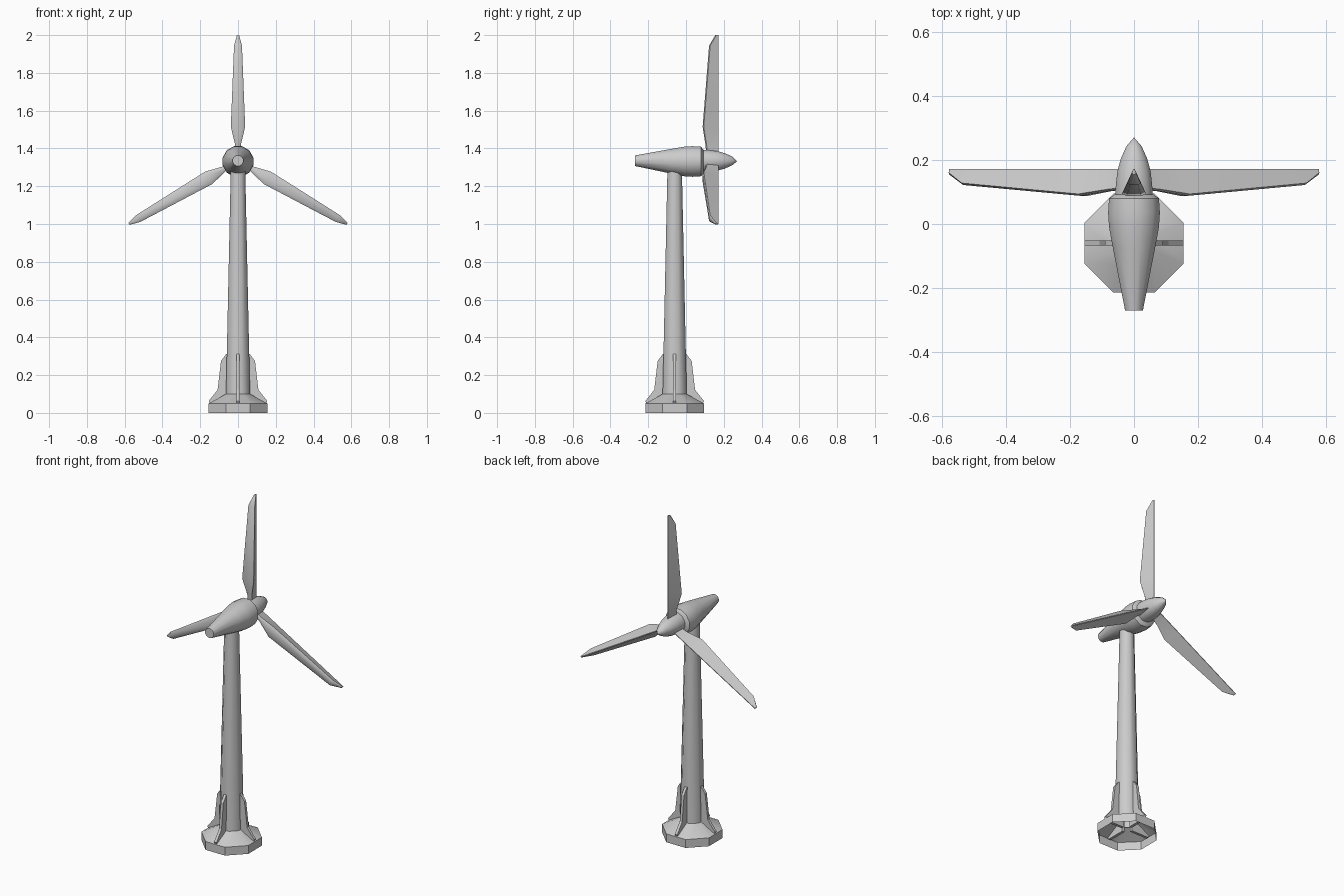
import bpy, bmesh, math
from mathutils import Matrix, Vector

if "Cube" in bpy.data.objects:
    bpy.data.objects.remove(bpy.data.objects["Cube"])

TOWER_Y = -0.06
AXIS_Z = 1.334


def finish(name, bm, angle=40, fix=True):
    if fix:
        bmesh.ops.recalc_face_normals(bm, faces=bm.faces)
    me = bpy.data.meshes.new(name)
    bm.to_mesh(me)
    bm.free()
    ob = bpy.data.objects.new(name, me)
    bpy.context.collection.objects.link(ob)
    bpy.ops.object.select_all(action='DESELECT')
    bpy.context.view_layer.objects.active = ob
    ob.select_set(True)
    bpy.ops.object.shade_smooth_by_angle(angle=math.radians(angle))
    return ob


def loft(name, rings, cap_start, cap_end, angle=40):
    bm = bmesh.new()
    loops = [[bm.verts.new(p) for p in r] for r in rings]
    n = len(rings[0])
    for a, b in zip(loops, loops[1:]):
        for i in range(n):
            j = (i + 1) % n
            bm.faces.new((a[i], a[j], b[j], b[i]))
    if cap_start:
        bm.faces.new(loops[0][::-1])
    if cap_end:
        bm.faces.new(loops[-1])
    return finish(name, bm, angle)


def ring(n, apothem):
    # polygon with flat sides on the axes
    r = apothem / math.cos(math.pi / n)
    return [(r * math.cos((i + .5) * math.tau / n),
             r * math.sin((i + .5) * math.tau / n)) for i in range(n)]


def upright(name, n, profile, cap_end, angle):
    return loft(name, [[(x, y + TOWER_Y, z) for x, y in ring(n, r)]
                       for r, z in profile], False, cap_end, angle)


def along_y(name, n, profile):
    return loft(name, [[(x, y, zc + z) for x, z in ring(n, r)]
                       for r, y, zc in profile], True, True, 50)


# Tower and its open, flared octagonal foot
upright("tower", 8, [(.064, .09), (.038, 1.30)], True, 50)
upright("tower_foot", 8, [(.155, 0), (.155, .05), (.064, .10)], False, 40)

# Four buttress fins round the foot
fin = [(.03, .04), (.145, .04), (.155, .063), (.108, .122), (.09, .275), (.062, .312), (.03, .312)]
for k in range(4):
    bm = bmesh.new()
    face = bm.faces.new([bm.verts.new((x, -.008, z)) for x, z in fin])
    ext = bmesh.ops.extrude_face_region(bm, geom=[face])
    bmesh.ops.translate(bm, vec=(0, .016, 0),
                        verts=[v for v in ext["geom"] if isinstance(v, bmesh.types.BMVert)])
    bm.transform(Matrix.Translation((0, TOWER_Y, 0)) @ Matrix.Rotation(k * math.pi / 2, 4, 'Z'))
    finish(f"buttress_fin_{k + 1}", bm, 30)

# Nacelle tapering to the tail
along_y("nacelle", 12, [(.028, -.27, 1.335), (.066, -.075, 1.332), (.078, -.01, 1.331),
                        (.081, .035, 1.331), (.078, .08, 1.331), (.060, .093, 1.331)])

# Pointed hub
along_y("hub", 12, [(.058, .088, AXIS_Z), (.057, .12, AXIS_Z), (.052, .165, AXIS_Z),
                    (.041, .205, AXIS_Z), (.024, .243, AXIS_Z), (.001, .27, 1.332)])

# Three blades with a wedge section: sharp edge forward, broad rounded back
sections = [(.03, .012, .108), (.085, .015, .103), (.18, .038, .088),
            (.61, .021, .122), (.666, .006, .155)]
for k in range(3):
    m = Matrix.Translation((0, 0, AXIS_Z)) @ Matrix.Rotation(k * math.tau / 3, 4, 'Y')
    rings = [[m @ Vector(p) for p in ((-w, y + .006, z), (-w * .6, y, z), (w * .6, y, z),
                                      (w, y + .006, z), (.002, .172, z), (-.002, .172, z))]
             for z, w, y in sections]
    loft(f"blade_{k + 1}", rings, True, True, 50)
